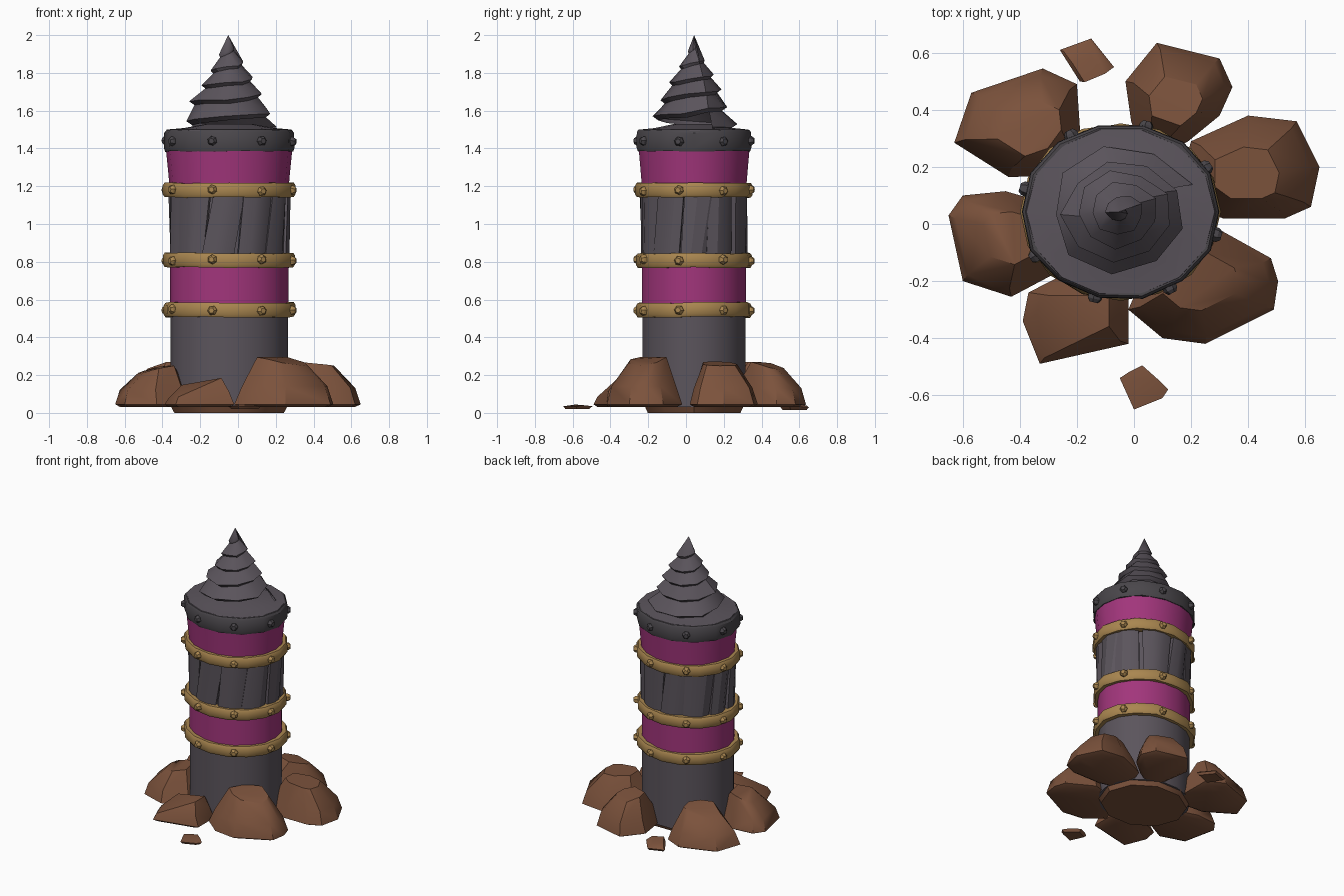
import bpy, bmesh, math, random
from mathutils import Vector

random.seed(4)
if "Cube" in bpy.data.objects:
    bpy.data.objects.remove(bpy.data.objects["Cube"])

CX, CY, SQUASH = -0.047, 0.043, 0.89   # pillar axis and oval ratio


def material(name, rgb):
    m = bpy.data.materials.new(name)
    m.use_nodes = True
    m.diffuse_color = (*rgb, 1)
    m.node_tree.nodes["Principled BSDF"].inputs["Base Color"].default_value = (*rgb, 1)
    return m


STONE = material("purple grey stone", (0.105, 0.09, 0.108))
IRON = material("dark iron", (0.068, 0.062, 0.07))
CLOTH = material("magenta cloth", (0.36, 0.036, 0.2))
GOLD = material("aged gold", (0.4, 0.24, 0.08))
ROCK = material("brown rock", (0.2, 0.085, 0.045))


def finish(bm, name, mat, angle=35):
    bmesh.ops.recalc_face_normals(bm, faces=bm.faces)
    mesh = bpy.data.meshes.new(name)
    bm.to_mesh(mesh)
    bm.free()
    mesh.materials.append(mat)
    ob = bpy.data.objects.new(name, mesh)
    bpy.context.collection.objects.link(ob)
    bpy.ops.object.select_all(action='DESELECT')
    ob.select_set(True)
    bpy.context.view_layer.objects.active = ob
    bpy.ops.object.shade_smooth_by_angle(angle=math.radians(angle))


def around(r, a, z):
    return Vector((CX + r * math.cos(a), CY + r * SQUASH * math.sin(a), z))


def bridge(bm, lo, hi):
    n = len(lo)
    for i in range(n):
        j = (i + 1) % n
        bm.faces.new((lo[i], lo[j], hi[j], hi[i]))


def lathe(name, profile, mat, sides=18, jitter=0.0, closed=False):
    """Spin a (radius, z) profile around the oval pillar axis."""
    bm = bmesh.new()
    wob = [random.uniform(-jitter, jitter) for _ in range(sides)]
    rings = [[bm.verts.new(around(r + wob[i], math.tau * i / sides, z + wob[i] * 0.8))
              for i in range(sides)] for r, z in profile]
    for lo, hi in zip(rings, rings[1:]):
        bridge(bm, lo, hi)
    if closed:
        bridge(bm, rings[-1], rings[0])
    else:
        bm.faces.new(rings[0])
        bm.faces.new(rings[-1])
    finish(bm, name, mat)


def studs(name, z, mat, radius=0.34):
    """Eight chunky, slightly crooked rivets around a hoop."""
    bm = bmesh.new()
    for k in range(8):
        a = math.radians(-15 + 45 * k)
        out = Vector((math.cos(a), math.sin(a) / SQUASH, 0)).normalized()
        side = Vector((-out.y, out.x, 0))
        centre = around(radius, a, z + random.uniform(-0.005, 0.005))
        turn = random.uniform(0, 1)
        rings = []
        for size, push in ((0.027, -0.015), (0.025, 0.013), (0.015, 0.026)):
            rings.append([bm.verts.new(centre + out * push + side * size * math.cos(t)
                                       + Vector((0, 0, size * math.sin(t))))
                          for t in [turn + math.tau * i / 6 for i in range(6)]])
        for lo, hi in zip(rings, rings[1:]):
            bridge(bm, lo, hi)
        bm.faces.new(rings[-1])
    finish(bm, name, mat, 20)


# pillar shaft and cloth bands
lathe("stone_shaft", [(0.311, 0.03), (0.311, 0.55)], STONE)
lathe("lower_cloth_band", [(0.314, 0.54), (0.314, 0.81)], CLOTH)
lathe("upper_cloth_band", [(0.314, 1.18), (0.322, 1.27), (0.336, 1.41)], CLOTH)
lathe("inner_core", [(0.225, 0.8), (0.225, 1.19)], STONE, 12)
lathe("base_slab", [(0.29, 0), (0.311, 0.04)], ROCK, 10)

# gold hoops with rivets
for label, z in (("lower", 0.545), ("middle", 0.808), ("upper", 1.178)):
    h = 0.038
    lathe(label + "_gold_hoop",
          [(0.29, z - h), (0.338, z - h), (0.348, z - h * 0.6), (0.348, z + h * 0.6),
           (0.338, z + h), (0.29, z + h)], GOLD, 16, 0.005, True)
    studs(label + "_hoop_rivets", z, GOLD)

# broad crooked slats in the open middle section
bm = bmesh.new()
count = 11
for k in range(count):
    a = math.tau * (k + random.uniform(-0.12, 0.12)) / count
    lean = random.uniform(0.02, 0.26)
    w0, w1 = random.uniform(0.22, 0.3), random.uniform(0.26, 0.36)
    ends = []
    for z, mid, w, grow in ((0.82, a, w0, 0), (1.17, a + lean, w1, 0.006)):
        ends.append([bm.verts.new(around(r + grow, mid + s * w, z))
                     for r, s in ((0.31, -1), (0.32, -0.3), (0.316, 0.4),
                                  (0.3, 1), (0.275, 1), (0.275, -1))])
    bridge(bm, *ends)
    for end in ends:
        bm.faces.new(end)
finish(bm, "crooked_slats", STONE, 25)

# iron cap ring and stone crown
lathe("iron_cap_ring", [(0.29, 1.385), (0.342, 1.385), (0.349, 1.405), (0.347, 1.485),
                        (0.337, 1.498), (0.29, 1.498)], IRON, 14, 0.004, True)
studs("cap_rivets", 1.44, IRON)
lathe("cap_top", [(0.337, 1.485), (0.33, 1.5), (0.24, 1.508), (0.12, 1.53)], STONE, 14)

# twisted spire: a ragged helical lip with an undercut below each turn
bm = bmesh.new()
per_turn, turns = 9, 5
total = per_turn * turns
lips, unders = [], []
for k in range(total + 1):
    t = k / total
    z = 1.51 + 0.43 * t ** 0.95
    r = 0.25 * (1 - t) ** 0.9 + 0.018
    a = math.tau * k / per_turn + 0.4
    r *= random.uniform(0.9, 1.06)
    z += random.uniform(-0.014, 0.014) * (1 - t)
    lips.append(bm.verts.new(around(r, a, z)))
    unders.append(bm.verts.new(around(r * 0.87, a + 0.1, z - 0.022 * (1 - 0.5 * t))))
for k in range(total):
    bm.faces.new((lips[k], lips[k + 1], unders[k + 1], unders[k]))
    if k >= per_turn:
        p = k - per_turn
        bm.faces.new((unders[k], unders[k + 1], lips[p + 1], lips[p]))
tip = bm.verts.new((CX - 0.005, CY, 2.0))
for k in range(total - per_turn, total):
    bm.faces.new((lips[k], lips[k + 1], tip))
finish(bm, "twisted_spire", STONE, 40)


def boulder(name, outline, height, low=0.03, slope=0.3, top=0.5, tilt=0.0, root=0.6):
    """Faceted hull over a ground outline, leaning on and rooted under the pillar."""
    bm = bmesh.new()
    mid = sum((Vector(p) for p in outline), Vector((0, 0))) / len(outline)
    axis = Vector((CX, CY)) - mid
    inward = axis.normalized()
    for point in outline:
        d = Vector(point) - mid
        for scale, z in ((0.84, low), (1.0, low + 0.015), (0.86, low + (height - low) * 0.42)):
            p = mid + d * scale
            bm.verts.new((p.x, p.y, z + tilt * d.x * 0.5 * (z > low + 0.02)))
        p = mid + d * top + inward * 0.035
        lift = slope * d.dot(inward) * top + tilt * d.x - 0.015
        bm.verts.new((p.x, p.y, min(height + lift, height)))
    p = mid + axis * root
    bm.verts.new((p.x, p.y, low))
    hull = bmesh.ops.convex_hull(bm, input=bm.verts)
    bmesh.ops.delete(bm, geom=list({v for v in hull["geom_interior"]
                                    if isinstance(v, bmesh.types.BMVert)}), context='VERTS')
    bmesh.ops.dissolve_limit(bm, angle_limit=0.12, verts=bm.verts, edges=bm.edges)
    finish(bm, name, ROCK, 32)


# ring of boulders at the foot
boulder("back_left_boulder", [(0.08, 0.635), (0.3, 0.58), (0.345, 0.48), (0.3, 0.38),
                              (0.19, 0.29), (-0.01, 0.36), (-0.03, 0.5)], 0.27)
boulder("left_boulder", [(0.2, 0.29), (0.4, 0.38), (0.57, 0.36), (0.65, 0.2),
                         (0.62, 0.06), (0.53, 0.02), (0.31, 0.02), (0.2, 0.1)], 0.275, slope=0.1)
boulder("front_left_boulder", [(0.3, -0.02), (0.48, -0.12), (0.505, -0.2), (0.49, -0.3),
                               (0.25, -0.42), (0.1, -0.4), (-0.02, -0.3), (0.1, -0.1)], 0.295)
boulder("front_right_boulder", [(-0.37, -0.24), (-0.02, -0.24), (-0.02, -0.42),
                                (-0.33, -0.49), (-0.39, -0.34)], 0.185, top=0.6, tilt=0.2)
boulder("right_boulder", [(-0.65, 0.03), (-0.6, 0.1), (-0.45, 0.115), (-0.33, 0.08),
                          (-0.27, -0.17), (-0.43, -0.255), (-0.6, -0.2)], 0.25)
boulder("back_right_boulder", [(-0.63, 0.285), (-0.57, 0.46), (-0.32, 0.545), (-0.2, 0.49),
                               (-0.185, 0.35), (-0.28, 0.22), (-0.44, 0.165)], 0.27)
boulder("back_chip", [(-0.26, 0.61), (-0.15, 0.65), (-0.07, 0.55), (-0.19, 0.5)],
        0.07, 0.015, 0.1, 0.6, root=0)
boulder("front_chip", [(-0.05, -0.54), (0.03, -0.5), (0.12, -0.58), (0.1, -0.61), (0, -0.65)],
        0.055, 0.02, -0.1, 0.6, root=0)
